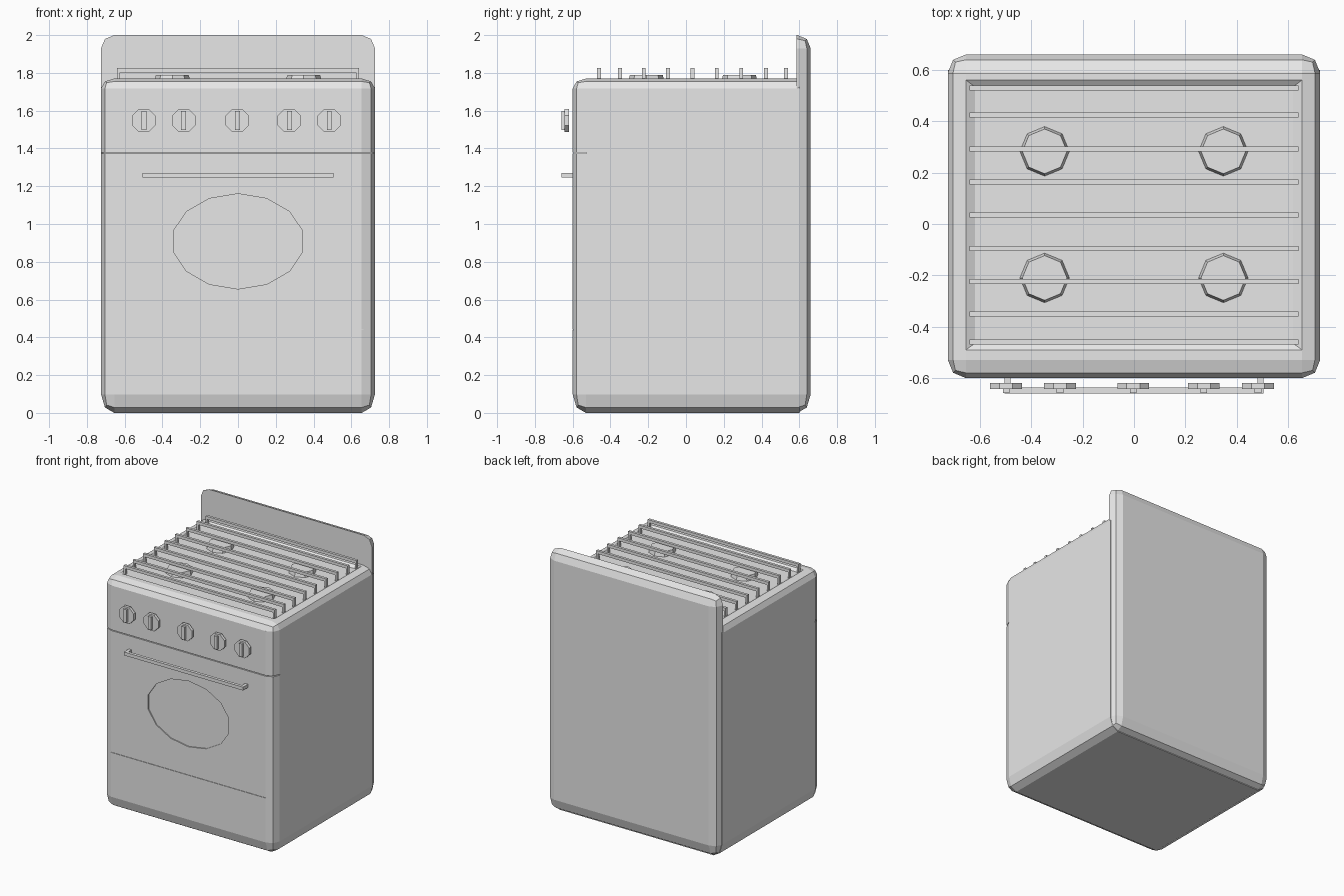
import bpy, bmesh, math
from mathutils import Matrix, Vector

cube = bpy.data.objects.get("Cube")
if cube:
    bpy.data.objects.remove(cube, do_unlink=True)

GREY = (0.8, 0.8, 0.8, 1)
enamel = bpy.data.materials.new("light grey enamel")
enamel.use_nodes = True
enamel.diffuse_color = GREY
enamel.node_tree.nodes["Principled BSDF"].inputs["Base Color"].default_value = GREY

BEVEL = 0.07


def finish(name, bm):
    bmesh.ops.recalc_face_normals(bm, faces=bm.faces)
    mesh = bpy.data.meshes.new(name)
    bm.to_mesh(mesh)
    bm.free()
    mesh.materials.append(enamel)
    obj = bpy.data.objects.new(name, mesh)
    bpy.context.collection.objects.link(obj)
    return obj


def add_box(bm, lo, hi):
    lo, hi = Vector(lo), Vector(hi)
    m = Matrix.Translation((lo + hi) / 2) @ Matrix.Diagonal((*(hi - lo), 1))
    bmesh.ops.create_cube(bm, size=1, matrix=m)


def box(name, lo, hi):
    bm = bmesh.new()
    add_box(bm, lo, hi)
    return finish(name, bm)


def rounded_box(name, lo, hi, sharp_y, top_scale):
    """Box bevelled everywhere except around its face at y = sharp_y."""
    bm = bmesh.new()
    add_box(bm, lo, hi)
    edges = [e for e in bm.edges
             if any(abs(v.co.y - sharp_y) > 1e-4 for v in e.verts)]
    bmesh.ops.bevel(bm, geom=edges, offset=BEVEL, segments=2,
                    profile=0.5, affect='EDGES')
    # taller curve at the base, flatter one along the top
    for v in bm.verts:
        if v.co.z < BEVEL + 0.001:
            v.co.z *= 1.4
        elif v.co.z > hi[2] - BEVEL - 0.001:
            v.co.z = hi[2] - (hi[2] - v.co.z) * top_scale
    return finish(name, bm)


def add_disc(bm, matrix, sides, r1, r2, depth):
    bmesh.ops.create_cone(bm, cap_ends=True, segments=sides, radius1=r1,
                          radius2=r2, depth=depth, matrix=matrix)


def cut(target, cutter):
    cutter.hide_render = True
    mod = target.modifiers.new("cut", 'BOOLEAN')
    mod.operation = 'DIFFERENCE'
    mod.solver = 'EXACT'
    mod.object = cutter
    bpy.context.view_layer.objects.active = target
    bpy.ops.object.modifier_apply(modifier=mod.name)
    bpy.data.objects.remove(cutter, do_unlink=True)


TO_FRONT = Matrix.Rotation(math.pi / 2, 4, 'X')

# Oven body and tall back panel
body = rounded_box("oven_body", (-0.725, -0.6, 0), (0.725, 0.6, 1.77), 0.6, 0.75)
rounded_box("back_panel", (-0.725, 0.585, 0), (0.725, 0.66, 2), 0.585, 1)

# Seams above and below the oven door
cut(body, box("door_top_seam", (-1, -0.7, 1.372), (1, -0.527, 1.378)))
cut(body, box("drawer_seam", (-1, -0.7, 0.438), (1, -0.596, 0.442)))

# Oval oven window, slightly recessed
bm = bmesh.new()
add_disc(bm, Matrix.Translation((0, -0.642, 0.908))
         @ Matrix.Diagonal((0.35, 1, 0.252, 1)) @ TO_FRONT, 14, 1, 1, 0.1)
cut(body, finish("window_cutter", bm))

# Sloped recess in the cooktop
bm = bmesh.new()
add_box(bm, (-0.62, -0.465, 1.752), (0.62, 0.535, 1.788))
for v in bm.verts:
    if v.co.z > 1.77:
        v.co.x *= 1.11
        v.co.y += math.copysign(0.05, v.co.y)
cut(body, finish("cooktop_cutter", bm))

# Burners
for side, x in (("right", -0.348), ("left", 0.348)):
    for end, y in (("front", -0.21), ("back", 0.283)):
        bm = bmesh.new()
        add_disc(bm, Matrix.Translation((x, y, 1.769)), 8, 0.097, 0.087, 0.038)
        finish(f"{end}_{side}_burner", bm)

# Grate bars with a foot at each end
for i, y in enumerate((-0.46, -0.35, -0.224, -0.095, 0.035, 0.163, 0.292, 0.424, 0.53)):
    bm = bmesh.new()
    add_box(bm, (-0.64, y - 0.01, 1.803), (0.64, y + 0.01, 1.826))
    for s in (-1, 1):
        x = s * 0.633
        add_box(bm, (x - 0.007, y - 0.01, 1.75), (x + 0.007, y + 0.01, 1.803))
    finish(f"grate_bar_{i + 1}", bm)

# Control knobs: octagonal dial with an upright grip
for i, x in enumerate((-0.498, -0.288, -0.003, 0.272, 0.483)):
    bm = bmesh.new()
    add_disc(bm, Matrix.Translation((x, -0.631, 1.548)) @ TO_FRONT
             @ Matrix.Rotation(math.pi / 8, 4, 'Z'), 8, 0.067, 0.067, 0.022)
    add_box(bm, (x - 0.013, -0.659, 1.498), (x + 0.013, -0.638, 1.598))
    finish(f"knob_{i + 1}", bm)

# Door handle on two posts
bm = bmesh.new()
add_box(bm, (-0.505, -0.66, 1.245), (0.505, -0.637, 1.271))
for s in (-1, 1):
    x = s * 0.493
    add_box(bm, (x - 0.012, -0.637, 1.245), (x + 0.012, -0.595, 1.271))
finish("door_handle", bm)
